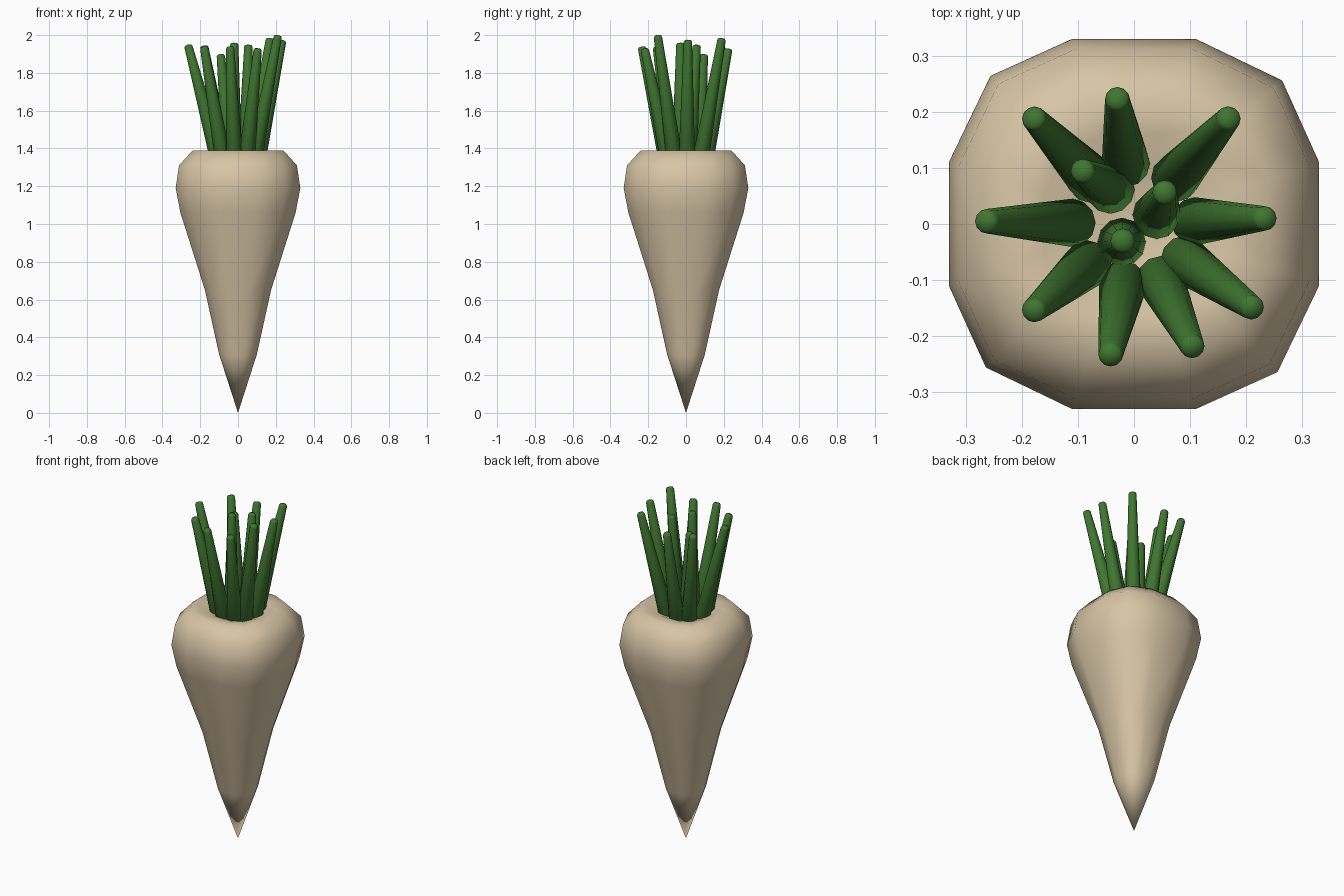
import bpy, bmesh
from mathutils import Vector
from math import sin, cos, tau

if "Cube" in bpy.data.objects:
    bpy.data.objects.remove(bpy.data.objects["Cube"])


def material(name, rgb):
    m = bpy.data.materials.new(name)
    m.diffuse_color = (*rgb, 1)
    m.use_nodes = True
    m.node_tree.nodes["Principled BSDF"].inputs["Base Color"].default_value = m.diffuse_color
    return m


def loft(name, rings, mat, angle):
    """Skin a list of vertex rings; a one-point ring closes to a tip."""
    bm = bmesh.new()
    loops = [[bm.verts.new(p) for p in ring] for ring in rings]
    for a, b in zip(loops, loops[1:]):
        n = max(len(a), len(b))
        for i in range(n):
            j = (i + 1) % n
            quad = [a[i % len(a)], a[j % len(a)], b[j % len(b)], b[i % len(b)]]
            bm.faces.new(list(dict.fromkeys(quad)))
    bmesh.ops.recalc_face_normals(bm, faces=bm.faces)
    me = bpy.data.meshes.new(name)
    bm.to_mesh(me)
    bm.free()
    ob = bpy.data.objects.new(name, me)
    bpy.context.collection.objects.link(ob)
    me.materials.append(mat)
    bpy.ops.object.select_all(action='DESELECT')
    ob.select_set(True)
    bpy.context.view_layer.objects.active = ob
    bpy.ops.object.shade_smooth_by_angle(angle=angle)
    return ob


cream = material("cream_skin", (0.68, 0.56, 0.38))
green = material("stalk_green", (0.05, 0.18, 0.03))

# Root: rounded-square section with twelve corners
corner = [(1, -0.333), (1, 0.333), (0.80, 0.775)]
section = []
for k in range(4):
    for x, y in corner:
        for _ in range(k):
            x, y = -y, x
        section.append((x, y))

# Half width and height, from the tip to the dished crown
profile = [(0.10, 0.31), (0.175, 0.65), (0.305, 1.06), (0.33, 1.19),
           (0.312, 1.31), (0.24, 1.39), (0.16, 1.383), (0.09, 1.355)]
rings = [[(0, 0, 0)]]
rings += [[(x * w, y * w, z) for x, y in section] for w, z in profile]
rings.append([(0, 0, 1.345)])
loft("root", rings, cream, 1.2)


# Stalks: leaning tapered rods with slightly domed tips
def stalk(name, base, tip):
    base, tip = Vector(base), Vector(tip)
    d = (tip - base).normalized()
    u = d.cross(Vector((0, 1, 0))).normalized()
    v = d.cross(u)
    length = (tip - base).length

    def ring(t, r, n=12):
        c = base + d * t
        return [c + (u * cos(tau * i / n) + v * sin(tau * i / n)) * r
                for i in range(n)]

    rings = [[base], ring(0, 0.034), ring(0.02, 0.043),
             ring(length - 0.012, 0.022), ring(length - 0.003, 0.017), [tip]]
    loft(name, rings, green, 1.0)


outer_tips = [(-0.265, 0.005, 1.95), (-0.18, 0.19, 1.945),
              (-0.03, 0.225, 1.93), (0.17, 0.19, 1.985),
              (0.235, 0.01, 1.975), (0.212, -0.15, 2.0),
              (0.105, -0.22, 1.93), (-0.042, -0.235, 1.94),
              (-0.18, -0.155, 1.94)]
for i, t in enumerate(outer_tips):
    r = Vector(t[:2]).normalized() * 0.105
    stalk(f"outer_stalk_{i + 1}", (r.x, r.y, 1.345), t)

inner = [((-0.04, 0.06), (-0.092, 0.095, 1.90)),
         ((0.04, 0.015), (0.055, 0.057, 1.95)),
         ((-0.022, -0.032), (-0.02, -0.03, 1.96))]
for i, (b, t) in enumerate(inner):
    stalk(f"inner_stalk_{i + 1}", (*b, 1.335), t)
